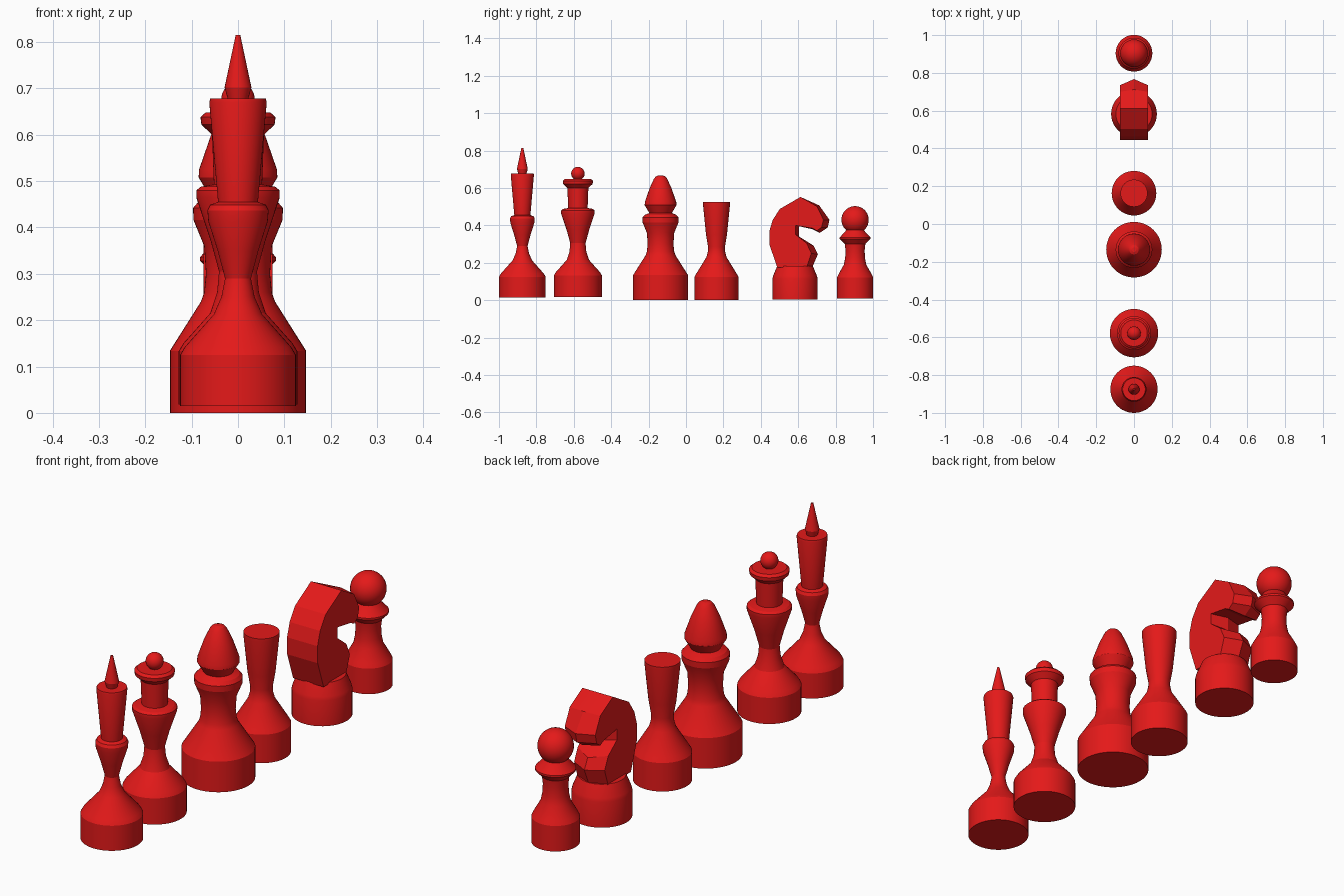
import bpy, bmesh, math

red = bpy.data.materials.new("red")
red.diffuse_color = (0.78, 0.01, 0.01, 1)


def finish(name, bm, angle):
    bmesh.ops.recalc_face_normals(bm, faces=bm.faces)
    me = bpy.data.meshes.new(name)
    bm.to_mesh(me)
    bm.free()
    me.materials.append(red)
    ob = bpy.data.objects.new(name, me)
    bpy.context.collection.objects.link(ob)
    bpy.ops.object.select_all(action='DESELECT')
    ob.select_set(True)
    bpy.context.view_layer.objects.active = ob
    bpy.ops.object.shade_smooth_by_angle(angle=math.radians(angle))
    return ob


def lathe(name, y, profile, seg=48):
    """Turned body from (radius, height) points, capped at both ends."""
    bm = bmesh.new()
    rings = []
    for r, z in profile:
        rings.append([bm.verts.new((r * math.cos(2 * math.pi * i / seg),
                                    y + r * math.sin(2 * math.pi * i / seg), z))
                      for i in range(seg)])
    for a, b in zip(rings, rings[1:]):
        for i in range(seg):
            j = (i + 1) % seg
            bm.faces.new((a[i], a[j], b[j], b[i]))
    bm.faces.new(rings[0][::-1])
    bm.faces.new(rings[-1])
    return finish(name, bm, 20)


def ball(name, y, z, r):
    bm = bmesh.new()
    bmesh.ops.create_uvsphere(bm, u_segments=32, v_segments=20, radius=r)
    bmesh.ops.translate(bm, verts=bm.verts, vec=(0, y, z))
    return finish(name, bm, 40)


# King: turned body and spire
lathe("king_body", -0.875, [
    (.125, .015), (.125, .125), (.115, .142), (.052, .213), (.036, .25), (.028, .29),
    (.044, .35), (.064, .413), (.066, .437), (.06, .449), (.043, .455), (.062, .67), (.06, .678)])
lathe("king_spire", -0.875, [(.02, .67), (.029, .702), (.005, .815)], 24)

# Queen: turned body and ball finial
lathe("queen_body", -0.578, [
    (.128, .018), (.128, .133), (.118, .15), (.06, .215), (.045, .26), (.041, .305),
    (.06, .375), (.09, .465), (.09, .48), (.08, .488), (.052, .493), (.056, .6),
    (.079, .622), (.081, .638), (.07, .648)])
ball("queen_finial", -0.578, .677, .036)

# Bishop: turned body with pointed head
lathe("bishop_body", -0.136, [
    (.147, 0), (.147, .134), (.08, .24), (.073, .26), (.069, .30), (.073, .36),
    (.096, .416), (.097, .442), (.085, .456), (.06, .466), (.085, .508), (.084, .525),
    (.058, .6), (.035, .65), (.025, .662), (.012, .667)])

# Rook: turned body with a plain flared tower
lathe("rook_body", 0.163, [
    (.118, 0), (.118, .125), (.108, .142), (.054, .23), (.046, .26), (.045, .285),
    (.056, .35), (.072, .51), (.072, .524)])

# Pawn: turned body and ball head
lathe("pawn_body", 0.904, [
    (.097, .01), (.097, .122), (.088, .14), (.06, .19), (.053, .225), (.051, .265),
    (.055, .30), (.082, .328), (.082, .336), (.055, .365), (.045, .38)])
ball("pawn_head", 0.904, .43, .073)

# Knight: turned base
lathe("knight_base", 0.583, [(.121, .003), (.121, .115), (.117, .13), (.1, .172), (.096, .182)])

# Knight head: outline (side y, side z, middle y, middle z), ridged at snout and chest
outline = [
    (.488, .175, .488, .175), (.447, .295, .447, .295), (.446, .37, .446, .37),
    (.464, .43, .464, .43), (.502, .488, .502, .488), (.612, .552, .612, .552),
    (.70, .502, .712, .507), (.735, .43, .767, .43), (.725, .39, .757, .388),
    (.70, .372, .715, .36), (.675, .385, .675, .38), (.585, .40, .605, .40),
    (.585, .352, .605, .34), (.645, .305, .682, .292), (.67, .25, .705, .246),
    (.645, .175, .676, .178)]
bm = bmesh.new()
W = .074
left, mid, right = ([bm.verts.new((x, p[k], p[k + 1])) for p in outline]
                    for x, k in ((-W, 0), (0, 2), (W, 0)))
n = len(outline)
for a, b in ((left, mid), (mid, right)):
    for i in range(n):
        j = (i + 1) % n
        bm.faces.new((a[i], a[j], b[j], b[i]))
bm.faces.new(left[::-1])
bm.faces.new(right)
finish("knight_head", bm, 12)
